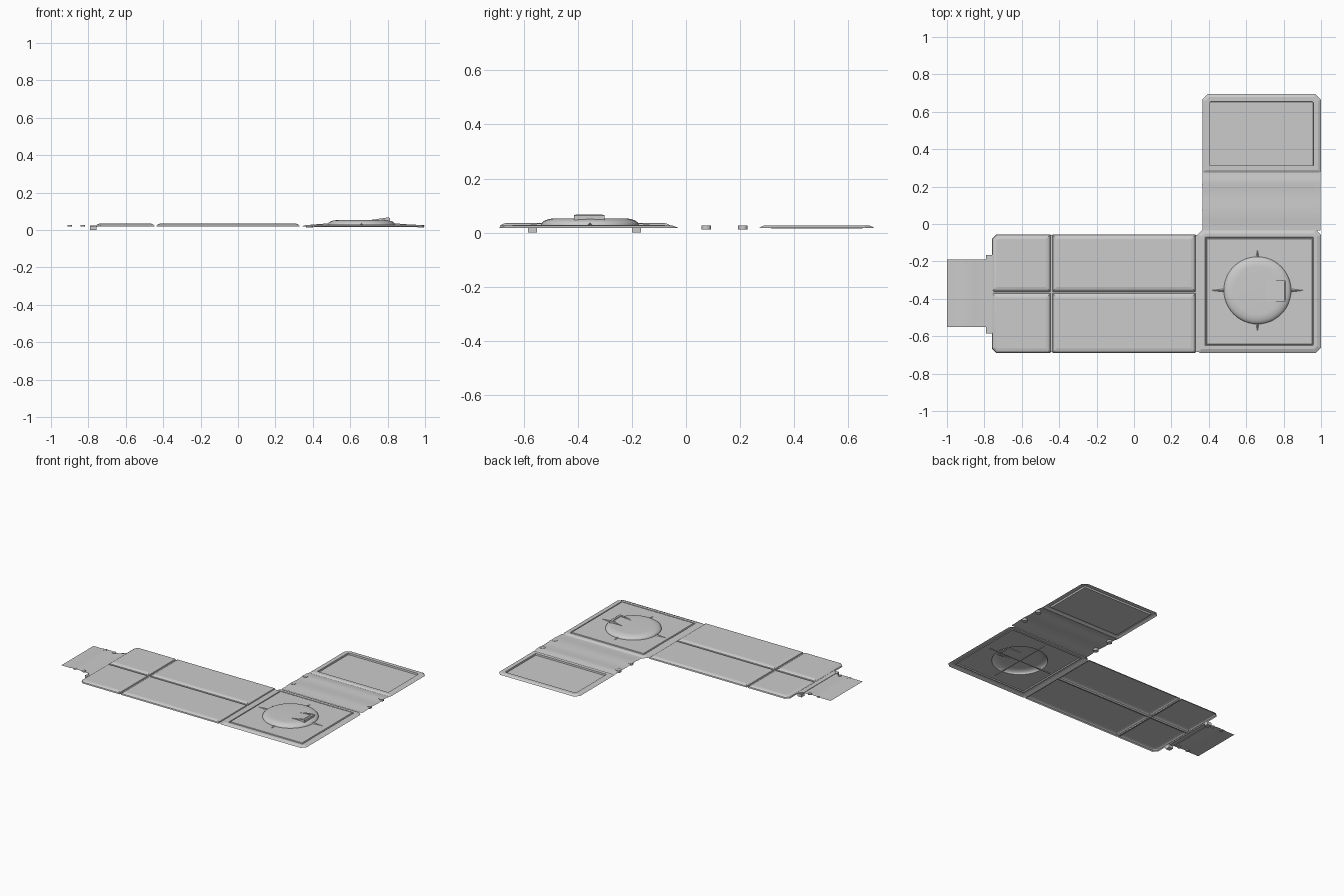
import bpy, bmesh, math

cube = bpy.data.objects.get("Cube")
if cube:
    bpy.data.objects.remove(cube, do_unlink=True)

grey = bpy.data.materials.new("plain grey")
grey.use_nodes = True
grey.diffuse_color = (0.6, 0.6, 0.6, 1)
grey.node_tree.nodes["Principled BSDF"].inputs["Base Color"].default_value = (0.6, 0.6, 0.6, 1)


def finish(bm, name, angle=14):
    """Turn a bmesh into a named, shaded object."""
    mesh = bpy.data.meshes.new(name)
    bm.to_mesh(mesh)
    bm.free()
    mesh.materials.append(grey)
    obj = bpy.data.objects.new(name, mesh)
    bpy.context.collection.objects.link(obj)
    bpy.ops.object.select_all(action='DESELECT')
    obj.select_set(True)
    bpy.context.view_layer.objects.active = obj
    bpy.ops.object.shade_smooth_by_angle(angle=math.radians(angle))
    return obj


def loft(bm, loops, cap=True):
    """Skin stacked loops of points, optionally closing the last one."""
    rings = [[bm.verts.new(p) for p in loop] for loop in loops]
    n = len(rings[0])
    for a, b in zip(rings, rings[1:]):
        for i in range(n):
            j = (i + 1) % n
            bm.faces.new((a[i], a[j], b[j], b[i]))
    if cap:
        bm.faces.new(rings[-1])
    bmesh.ops.remove_doubles(bm, verts=bm.verts[:], dist=1e-5)


def rect(x0, x1, y0, y1, inset, z, cuts):
    """Rectangle with cut corners, in order front-left-of-plan round to the back."""
    x0, x1, y0, y1 = x0 + inset, x1 - inset, y0 + inset, y1 - inset
    a, b, c, d = [max(0, k - 0.59 * inset) for k in cuts]
    plan = [(x0, y0 + a), (x0 + a, y0), (x1 - b, y0), (x1, y0 + b),
            (x1, y1 - c), (x1 - c, y1), (x0 + d, y1), (x0, y1 - d)]
    return [(x, y, z) for x, y in plan]


def circle(r, z, cx=0.66, cy=-0.355, n=48):
    return [(cx + r * math.cos(i * math.tau / n), cy + r * math.sin(i * math.tau / n), z)
            for i in range(n)]


def tray(name, bounds, levels, cuts=(0, 0, 0, 0)):
    bm = bmesh.new()
    loft(bm, [rect(*bounds, i, z, cuts) for i, z in levels])
    return finish(bm, name)


def sheet(name, profile, lo, hi, along_x=True):
    """Thin skin following a profile of (position, height), swept across."""
    bm = bmesh.new()
    rows = []
    for p, z in profile:
        ends = ((p, lo, z), (p, hi, z)) if along_x else ((hi, p, z), (lo, p, z))
        rows.append([bm.verts.new(e) for e in ends])
    for a, b in zip(rows, rows[1:]):
        bm.faces.new((a[0], b[0], b[1], a[1]))
    return finish(bm, name, 30)


def prism(name, profile, y0, y1):
    """Solid with an x-z outline, running in y."""
    bm = bmesh.new()
    loops = [[(x, y, z) for x, z in profile] for y in (y0, y1)]
    loft(bm, loops)
    bm.verts.ensure_lookup_table()
    bm.faces.new(bm.verts[:len(profile)][::-1])
    bmesh.ops.recalc_face_normals(bm, faces=bm.faces[:])
    return finish(bm, name)


def box(name, x0, x1, y0, y1, z0, z1):
    return prism(name, [(x0, z0), (x1, z0), (x1, z1), (x0, z1)], y0, y1)


def knob(name, x, y, r, z0, z1):
    bm = bmesh.new()
    loft(bm, [circle(r, z0, x, y, 12), circle(r, z1, x, y, 12)])
    bm.verts.ensure_lookup_table()
    bm.faces.new(bm.verts[:12][::-1])
    finish(bm, name, 40)


# Long arm: four softly bevelled plates
plate = [(0, 0.018), (0.003, 0.026), (0.012, 0.032), (0.024, 0.035)]
c = 0.025
tray("arm_end_plate_front", (-0.76, -0.446, -0.69, -0.369), plate, (c, 0, 0, 0))
tray("arm_end_plate_back", (-0.76, -0.446, -0.361, -0.055), plate, (0, 0, 0, c))
tray("arm_long_plate_front", (-0.437, 0.33, -0.69, -0.369), plate)
tray("arm_long_plate_back", (-0.437, 0.33, -0.361, -0.055), plate)

# Skins at the bottom of the grooves
sheet("arm_groove_long", [(-0.75, 0.021), (0.335, 0.021)], -0.37, -0.36)
sheet("arm_groove_cross", [(-0.448, 0.02), (-0.435, 0.02)], -0.685, -0.06)
sheet("arm_base_joint", [(0.328, 0.02), (0.345, 0.02)], -0.685, -0.06)

# Square base with rim and groove, open under the dome
base_bounds = (0.34, 1.0, -0.69, -0.03)
rim = [(0, 0.018), (0.006, 0.021), (0.022, 0.027), (0.04, 0.027),
       (0.042, 0.022), (0.046, 0.022), (0.049, 0.029)]
bm = bmesh.new()
loft(bm, [rect(*base_bounds, i, z, (0.012, 0.028, 0.028, 0.028)) for i, z in rim], cap=False)
hole = [bm.verts.new(p) for p in circle(0.18, 0.029)]
for i, v in enumerate(hole):
    bm.edges.new((v, hole[i - 1]))
edges = [e for e in bm.edges if len(e.link_faces) < 2 and all(v.co.z > 0.028 for v in e.verts)]
bmesh.ops.triangle_fill(bm, edges=edges, use_beauty=True, normal=(0, 0, 1))
finish(bm, "base_panel")

# Low round dome
bm = bmesh.new()
steps = [i * math.pi / 16 for i in range(9)]
loft(bm, [circle(0.125 + 0.055 * math.cos(t), 0.029 + 0.024 * math.sin(t)) for t in steps])
finish(bm, "dome", 35)

# Small ridges radiating from the dome, with matching ribs below
for side in (-1, 1):
    x0, x1 = sorted((0.66 + side * 0.172, 0.66 + side * 0.25))
    tip, root = (x0, x1) if side < 0 else (x1, x0)
    bm = bmesh.new()
    loft(bm, [[(root, -0.364, 0.029), (tip, -0.355, 0.029), (root, -0.346, 0.029)],
              [(root, -0.356, 0.036), (tip, -0.355, 0.03), (root, -0.354, 0.036)]])
    bmesh.ops.recalc_face_normals(bm, faces=bm.faces[:])
    finish(bm, "dome_ridge_x")
    y_root, y_tip = -0.355 + side * 0.172, -0.355 + side * 0.22
    bm = bmesh.new()
    loft(bm, [[(0.651, y_root, 0.029), (0.66, y_tip, 0.029), (0.669, y_root, 0.029)],
              [(0.659, y_root, 0.036), (0.66, y_tip, 0.03), (0.661, y_root, 0.036)]])
    bmesh.ops.recalc_face_normals(bm, faces=bm.faces[:])
    finish(bm, "dome_ridge_y")
box("under_rib_x", 0.41, 0.91, -0.357, -0.353, 0.024, 0.028)
box("under_rib_y", 0.658, 0.662, -0.6, -0.11, 0.024, 0.028)

# Raised latch on the dome
for name, y in (("latch_arm_front", -0.414), ("latch_arm_back", -0.314)):
    prism(name, [(0.69, 0.051), (0.81, 0.045), (0.81, 0.064), (0.795, 0.066)], y, y + 0.012)
prism("latch_bar", [(0.795, 0.045), (0.812, 0.045), (0.812, 0.063), (0.805, 0.067),
                    (0.793, 0.065)], -0.408, -0.308)
prism("latch_tongue", [(0.69, 0.052), (0.8, 0.05), (0.8, 0.06)], -0.402, -0.314)

# Hinge strip between base and rear panel
sheet("hinge_strip", [(-0.035, 0.022), (0.01, 0.022), (0.03, 0.025), (0.1, 0.025), (0.13, 0.022),
                      (0.18, 0.022), (0.21, 0.025), (0.245, 0.025), (0.262, 0.02), (0.28, 0.02)],
      0.365, 0.998, along_x=False)
for x in (0.382, 0.977):
    for y in (0.075, 0.21):
        knob("hinge_knob", x, y, 0.018, 0.012, 0.027)

# Rear panel with sunken field
tray("rear_panel", (0.365, 1.0, 0.272, 0.695),
     [(0, 0.018), (0.006, 0.022), (0.016, 0.026), (0.04, 0.026), (0.042, 0.015)],
     (0.008, 0.008, 0.03, 0.03))

# Tail clip at the end of the arm
sheet("tail_sheet", [(-1, 0.022), (-0.93, 0.022), (-0.91, 0.025), (-0.86, 0.025),
                     (-0.84, 0.022), (-0.75, 0.022)], -0.55, -0.19)
bm = bmesh.new()
loft(bm, [[(-0.79, -0.55, z), (-0.755, -0.585, z), (-0.755, -0.16, z), (-0.79, -0.19, z)]
          for z in (0.017, 0.025)])
finish(bm, "tail_collar")
for y in (-0.585, -0.2):
    box("tail_peg", -0.79, -0.757, y, y + 0.034, 0, 0.02)
for x in (-0.9, -0.83):
    for y in (-0.538, -0.202):
        knob("tail_knob", x, y, 0.012, 0.018, 0.027)
